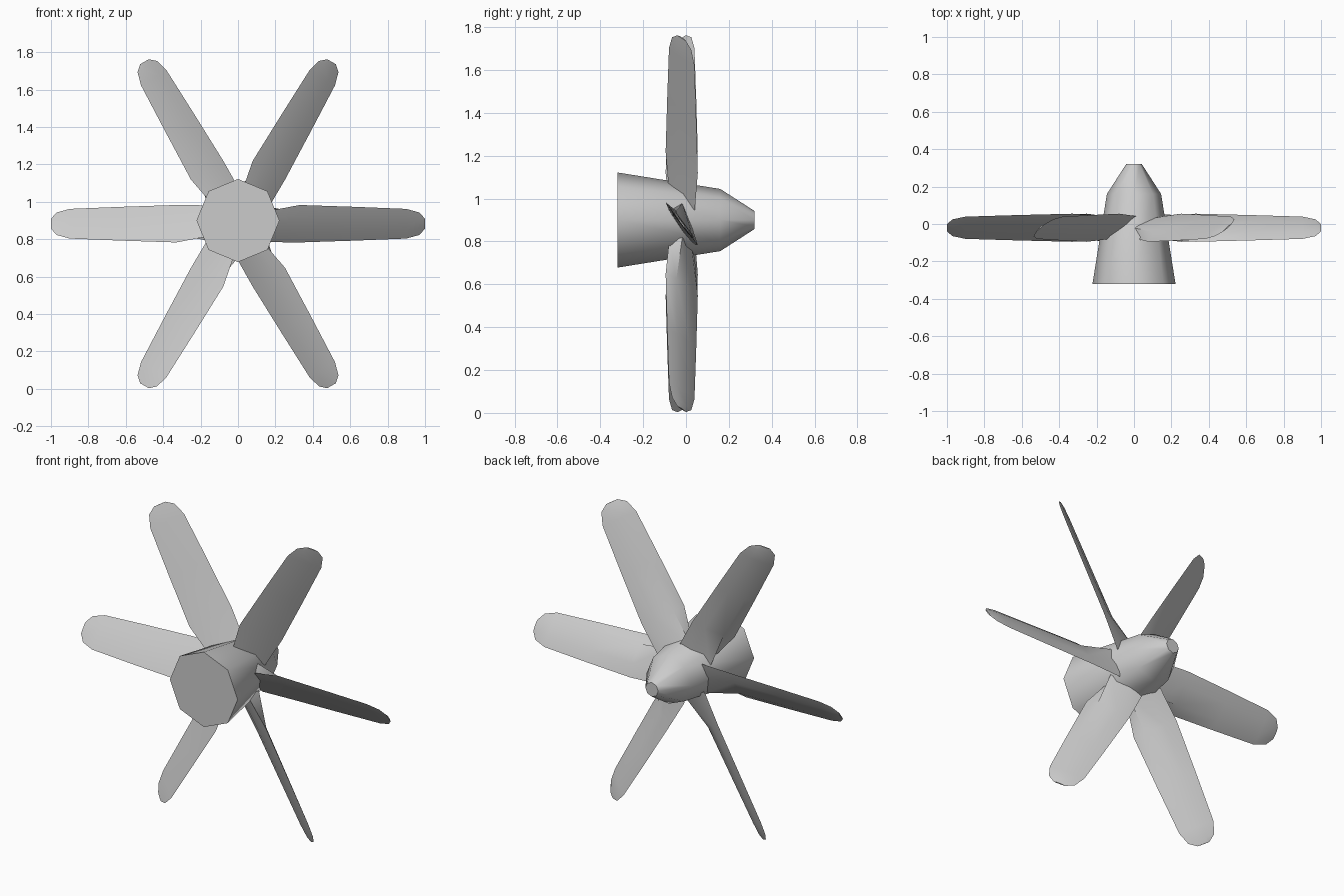
import bpy, math

if "Cube" in bpy.data.objects:
    bpy.data.objects.remove(bpy.data.objects["Cube"])

HUB_Z, BLADE_Z = 0.90, 0.883


def loft(name, rings, smooth_angle):
    # Skin a list of equal-length point rings and cap both ends
    n = len(rings[0])
    verts = [p for r in rings for p in r]
    faces = [list(range(n)), list(range(len(verts) - n, len(verts)))]
    for k in range(len(rings) - 1):
        for i in range(n):
            j = (i + 1) % n
            faces.append([k * n + i, k * n + j, (k + 1) * n + j, (k + 1) * n + i])
    me = bpy.data.meshes.new(name)
    me.from_pydata(verts, [], faces)
    ob = bpy.data.objects.new(name, me)
    bpy.context.collection.objects.link(ob)
    bpy.ops.object.select_all(action='DESELECT')
    ob.select_set(True)
    bpy.context.view_layer.objects.active = ob
    bpy.ops.object.mode_set(mode='EDIT')
    bpy.ops.mesh.select_all(action='SELECT')
    bpy.ops.mesh.normals_make_consistent(inside=False)
    bpy.ops.object.mode_set(mode='OBJECT')
    bpy.ops.object.shade_smooth_by_angle(angle=math.radians(smooth_angle))
    return ob


# Octagonal tapered hub with a blunt nose at the back
hub_profile = [(-0.32, 0.222), (0.16, 0.145), (0.32, 0.042)]
loft("hub", [[(r * math.sin(i * math.pi / 4), y, HUB_Z + r * math.cos(i * math.pi / 4))
              for i in range(8)] for y, r in hub_profile], 50)


# Blade sections as (chord, normal) points, pitched about the blade axis
def section(r, half, thick):
    pts = [(half, 0), (half * 0.5, thick), (-half * 0.4, thick), (-half, 0),
           (-half * 0.4, -thick * 0.4), (half * 0.5, -thick * 0.4)]
    return r, pts


root = (0.13, [(0.085, -0.01), (0.075, 0.06), (-0.04, 0.03), (-0.115, -0.01),
               (-0.04, -0.018), (0.04, -0.015)])
sections = [root, section(0.33, 0.125, 0.016), section(0.62, 0.113, 0.013),
            section(0.9, 0.099, 0.01), section(0.97, 0.075, 0.008),
            section(1.0, 0.033, 0.004)]

# Six blades around the hub
for b in range(6):
    a = b * math.pi / 3
    ca, sa = math.cos(a), math.sin(a)
    rings = []
    for r, pts in sections:
        ring = []
        for c, n in pts:
            p = 0.8 * c + 0.6 * n
            y = -0.02 - 0.6 * c + 0.8 * n
            ring.append((r * ca - p * sa, y, BLADE_Z + r * sa + p * ca))
        rings.append(ring)
    loft("blade_%d" % (b + 1), rings, 40)
